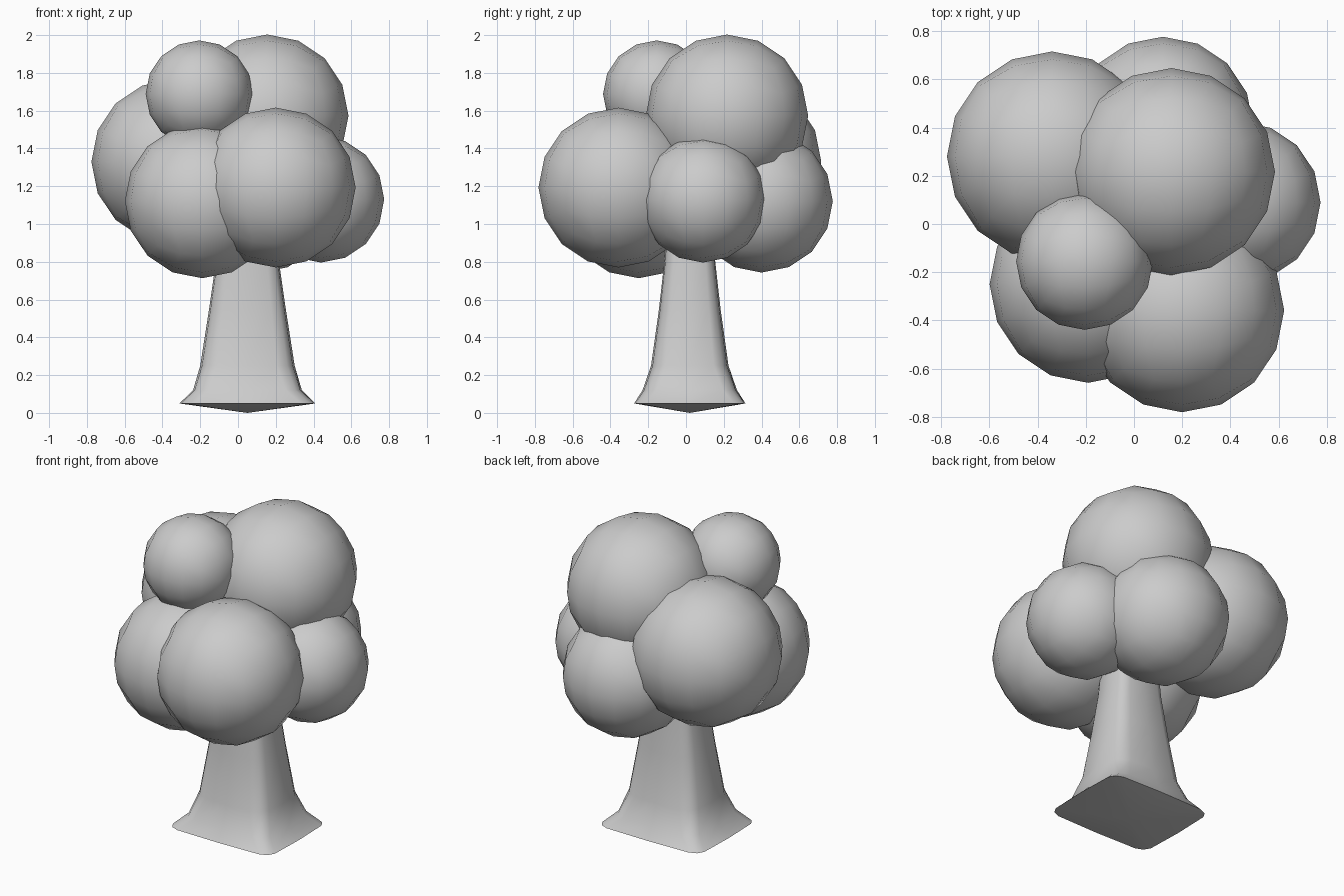
import bpy, bmesh
from math import cos, sin, pi, copysign
from mathutils import Vector

if "Cube" in bpy.data.objects:
    bpy.data.objects.remove(bpy.data.objects["Cube"])


def add_object(name, bm, smooth_angle=None):
    bmesh.ops.recalc_face_normals(bm, faces=bm.faces)
    for f in bm.faces:
        f.smooth = True
    mesh = bpy.data.meshes.new(name)
    bm.to_mesh(mesh)
    bm.free()
    obj = bpy.data.objects.new(name, mesh)
    bpy.context.collection.objects.link(obj)
    return obj


def foliage_ball(name, centre, radius):
    # Quad sphere: a cube split into a 4 x 4 grid per side, pushed out to a ball
    bm = bmesh.new()
    bmesh.ops.create_cube(bm, size=2)
    bmesh.ops.subdivide_edges(bm, edges=bm.edges, cuts=3, use_grid_fill=True)
    for v in bm.verts:
        # tangent warp gives even angular steps
        warped = Vector([copysign(sin(abs(c) * pi / 4) / cos(abs(c) * pi / 4), c) for c in v.co])
        v.co = warped.normalized() * radius
    obj = add_object(name, bm)
    obj.location = centre
    return obj


def rounded_ring(bm, z, half_x, half_y, power, count=16):
    ring = []
    for i in range(count):
        c, s = cos(2 * pi * i / count), sin(2 * pi * i / count)
        x = copysign(abs(c) ** (2 / power), c) if abs(c) > 1e-6 else 0
        y = copysign(abs(s) ** (2 / power), s) if abs(s) > 1e-6 else 0
        ring.append(bm.verts.new((0.05 + x * half_x, 0.02 + y * half_y, z)))
    return ring


# Crown: seven overlapping balls
for name, centre, radius in [
    ("crown_top", (0.155, 0.217, 1.573), 0.43),
    ("crown_top_small", (-0.205, -0.155, 1.688), 0.284),
    ("crown_back_left", (-0.34, 0.28, 1.33), 0.436),
    ("crown_front_left", (-0.19, -0.25, 1.122), 0.409),
    ("crown_front_right", (0.2, -0.358, 1.193), 0.423),
    ("crown_right", (0.44, 0.09, 1.13), 0.334),
    ("crown_back", (0.12, 0.40, 1.12), 0.377),
]:
    foliage_ball(name, centre, radius)

# Trunk: rounded-square sections flaring to a squarer foot (z, half x, half y, squareness)
bm = bmesh.new()
sections = [
    (0.05, 0.36, 0.295, 8), (0.12, 0.288, 0.25, 5.5), (0.25, 0.25, 0.205, 4),
    (0.55, 0.203, 0.163, 4), (0.8, 0.167, 0.135, 4), (1.2, 0.13, 0.11, 4),
]
rings = [rounded_ring(bm, *s) for s in sections]
for low, high in zip(rings, rings[1:]):
    for i in range(len(low)):
        j = (i + 1) % len(low)
        bm.faces.new((low[i], low[j], high[j], high[i]))
bm.faces.new(rings[-1])
# Shallow pointed underside
tip = bm.verts.new((0.05, 0.02, 0))
for i in range(len(rings[0])):
    bm.faces.new((tip, rings[0][(i + 1) % len(rings[0])], rings[0][i]))
trunk = add_object("trunk", bm)
bpy.ops.object.select_all(action='DESELECT')
trunk.select_set(True)
bpy.context.view_layer.objects.active = trunk
bpy.ops.object.shade_smooth_by_angle(angle=pi / 3.5)
